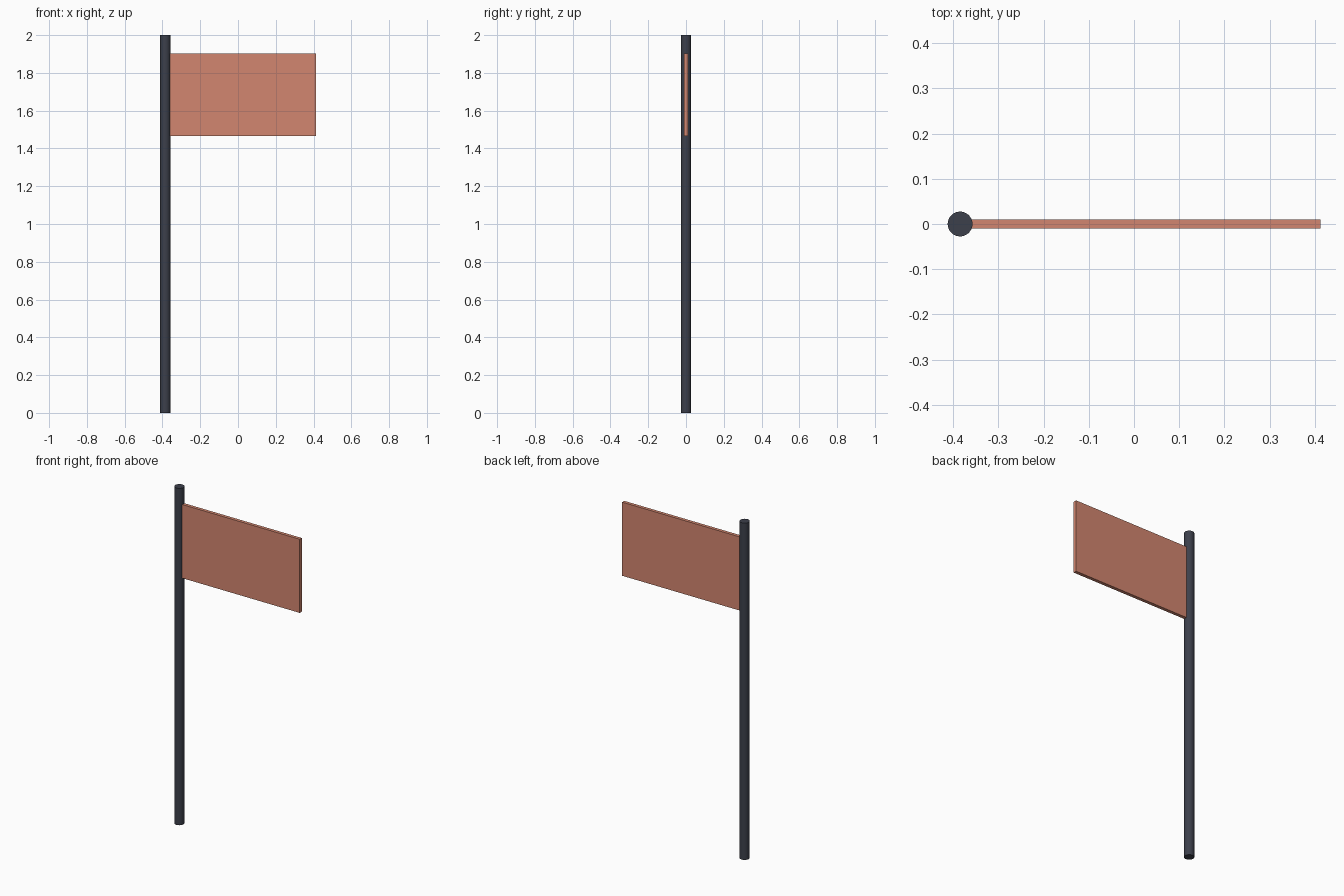
import bpy
import math

if "Cube" in bpy.data.objects:
    bpy.data.objects.remove(bpy.data.objects["Cube"])

POLE_X, POLE_R = -0.385, 0.0275


def paint(obj, name, colour):
    mat = bpy.data.materials.new(name)
    mat.diffuse_color = colour
    mat.use_nodes = True
    mat.node_tree.nodes["Principled BSDF"].inputs["Base Color"].default_value = mat.diffuse_color
    obj.data.materials.append(mat)


# Round upright pole
bpy.ops.mesh.primitive_cylinder_add(vertices=32, radius=POLE_R, depth=2,
                                    location=(POLE_X, 0, 1))
pole = bpy.context.object
pole.name = "pole"
bpy.ops.object.shade_smooth_by_angle(angle=math.radians(40))
paint(pole, "dark_metal", (0.045, 0.05, 0.07, 1))

# Thin rectangular flag panel, seated in the pole
left, right, low, high = POLE_X, 0.4125, 1.465, 1.902
bpy.ops.mesh.primitive_cube_add(size=1, location=((left + right) / 2, 0, (low + high) / 2))
flag = bpy.context.object
flag.name = "flag_panel"
flag.scale = (right - left, 0.02, high - low)
bpy.ops.object.transform_apply(location=False, rotation=False, scale=True)
paint(flag, "terracotta", (0.65, 0.24, 0.16, 0.85))
